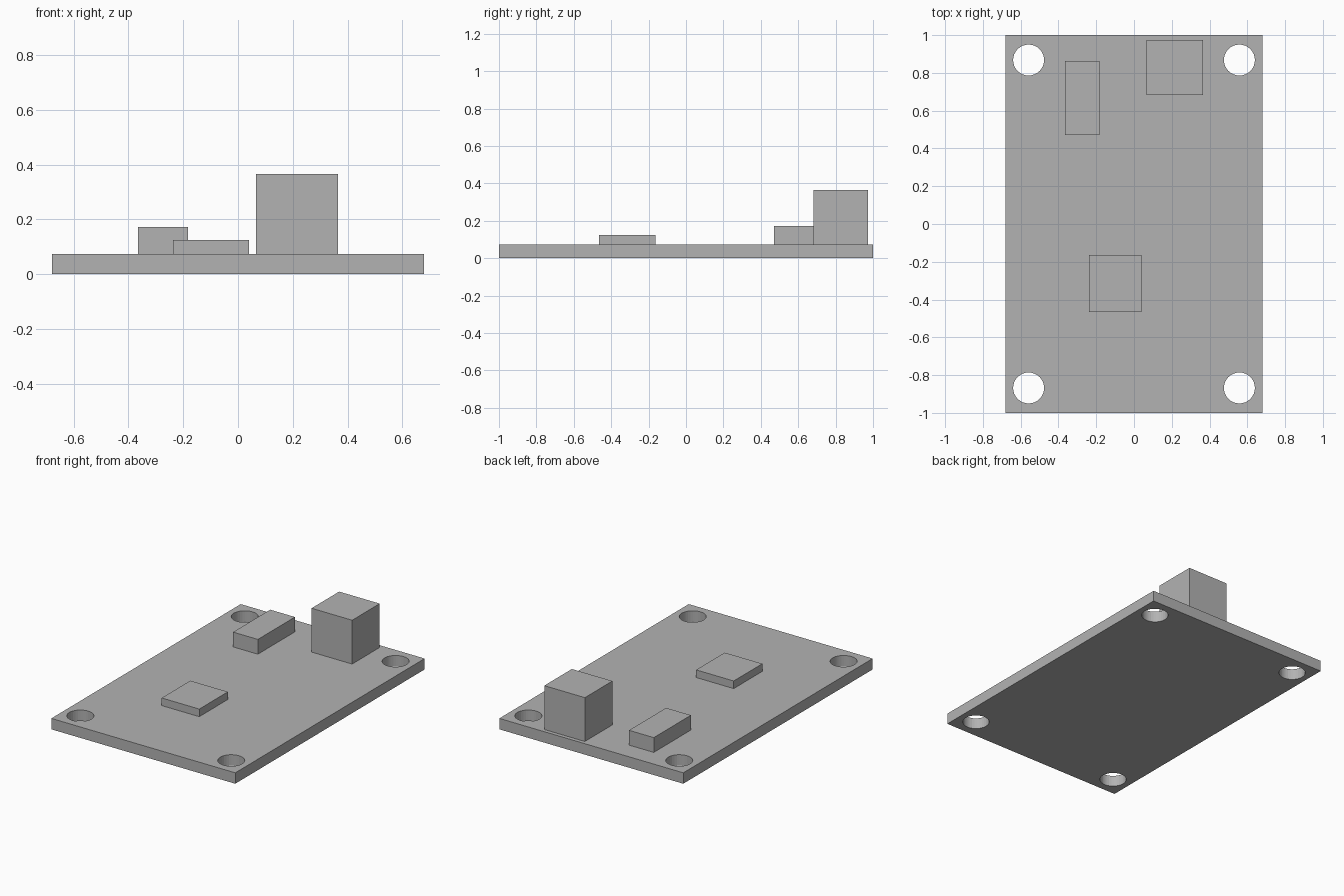
import bpy
import bmesh
from math import cos, sin, tau

cube = bpy.data.objects.get("Cube")
if cube:
    bpy.data.objects.remove(cube, do_unlink=True)

# One plain grey for everything
COLOR = (0.45, 0.45, 0.45, 1)
grey = bpy.data.materials.new("plain grey")
grey.use_nodes = True
grey.diffuse_color = COLOR
grey.node_tree.nodes["Principled BSDF"].inputs["Base Color"].default_value = COLOR

HALF_X, HALF_Y, THICK = 0.68, 1.0, 0.073
HOLE_X, HOLE_Y, HOLE_R, SIDES = 0.558, 0.868, 0.082, 32


def add_object(name, bm):
    bmesh.ops.recalc_face_normals(bm, faces=bm.faces)
    mesh = bpy.data.meshes.new(name)
    bm.to_mesh(mesh)
    bm.free()
    mesh.materials.append(grey)
    obj = bpy.data.objects.new(name, mesh)
    bpy.context.collection.objects.link(obj)
    return obj


def block(name, x0, x1, y0, y1, top):
    """Box standing on the board."""
    bm = bmesh.new()
    bmesh.ops.create_cube(bm, size=1)
    for v in bm.verts:
        v.co = (x1 if v.co.x > 0 else x0,
                y1 if v.co.y > 0 else y0,
                top if v.co.z > 0 else THICK)
    return add_object(name, bm)


def add_outline(curve, points):
    spline = curve.splines.new("POLY")
    spline.points.add(len(points) - 1)
    for p, (x, y) in zip(spline.points, points):
        p.co = (x, y, 0, 1)
    spline.use_cyclic_u = True


# Board: filled outline with four mounting holes, extruded
corners = [(-1, -1), (1, -1), (1, 1), (-1, 1)]
curve = bpy.data.curves.new("board_outline", "CURVE")
curve.dimensions = "2D"
curve.fill_mode = "BOTH"
curve.extrude = THICK / 2
add_outline(curve, [(sx * HALF_X, sy * HALF_Y) for sx, sy in corners])
for sx, sy in corners:
    add_outline(curve, [(sx * HOLE_X + HOLE_R * cos(tau * i / SIDES),
                         sy * HOLE_Y + HOLE_R * sin(tau * i / SIDES))
                        for i in range(SIDES)])

outline = bpy.data.objects.new("board_outline", curve)
bpy.context.collection.objects.link(outline)
bpy.context.view_layer.update()
filled = outline.evaluated_get(bpy.context.evaluated_depsgraph_get())
bm = bmesh.new()
bm.from_mesh(filled.to_mesh())
filled.to_mesh_clear()
bpy.data.objects.remove(outline, do_unlink=True)
bmesh.ops.remove_doubles(bm, verts=bm.verts, dist=0.0001)
bmesh.ops.translate(bm, verts=bm.verts, vec=(0, 0, THICK / 2))
for f in bm.faces:
    f.smooth = False
    f.material_index = 0
add_object("board", bm)

# Components on the top side
block("tall_connector", 0.066, 0.366, 0.683, 0.974, 0.366)
block("low_connector", -0.366, -0.183, 0.471, 0.863, 0.172)
block("chip", -0.238, 0.04, -0.466, -0.164, 0.124)
